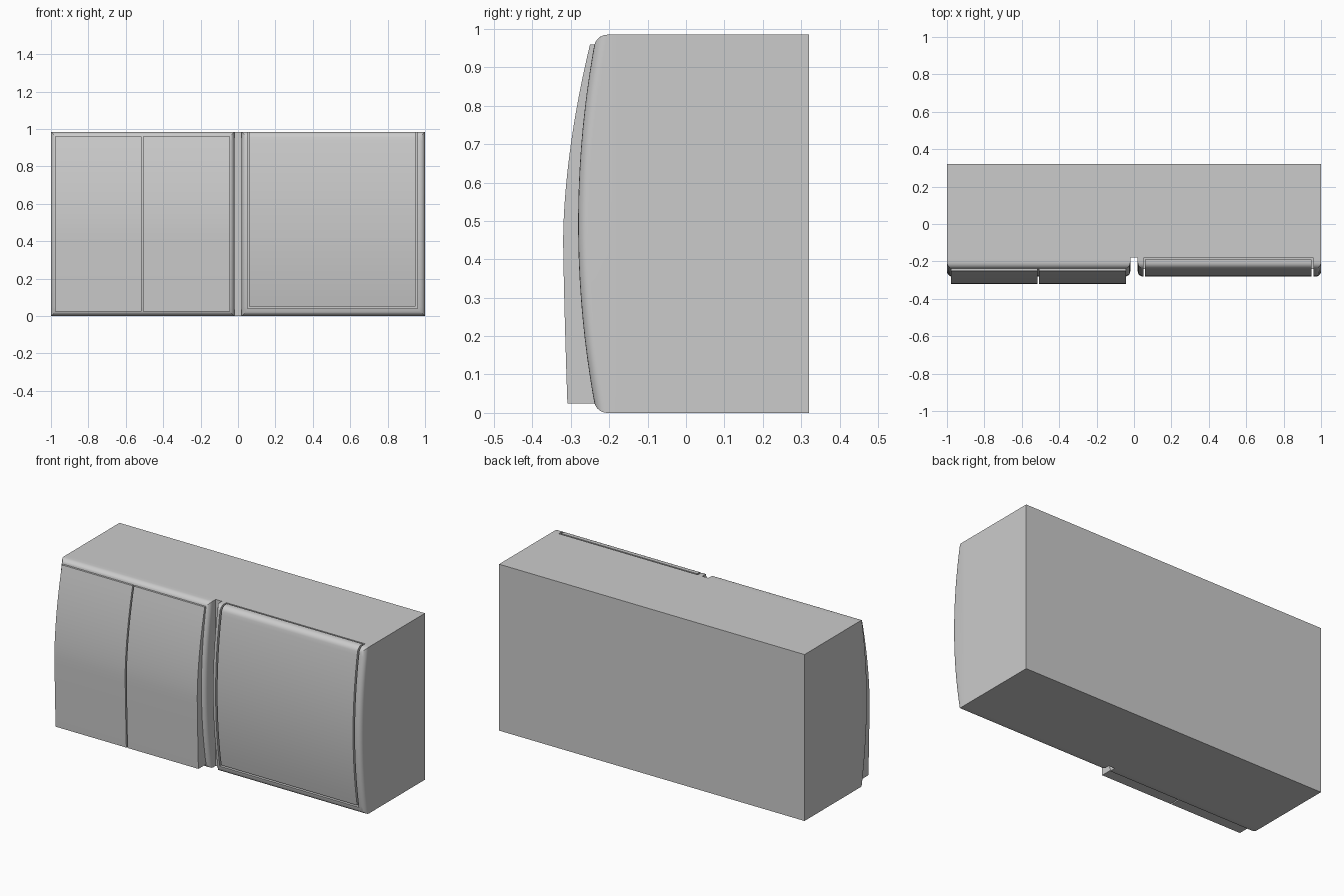
import bpy, bmesh
from math import radians

if "Cube" in bpy.data.objects:
    bpy.data.objects.remove(bpy.data.objects["Cube"])

H = 0.985          # overall height
STEP_Y = -0.18     # plane where the front covers start


def bow(z):
    """Depth of the bowed front face at height z."""
    t = (z - H / 2) / (H / 2)
    return -0.281 + 0.047 * t * t


def smooth(ob):
    bpy.ops.object.select_all(action='DESELECT')
    bpy.context.view_layer.objects.active = ob
    ob.select_set(True)
    bpy.ops.object.shade_smooth_by_angle(angle=radians(30))


def prism(name, x0, x1, profile, round_edges=None, radius=0.028):
    """Extrude a (y, z) profile along x, optionally rounding chosen edges."""
    bm = bmesh.new()
    face = bm.faces.new([bm.verts.new((x0, y, z)) for y, z in profile])
    ext = bmesh.ops.extrude_face_region(bm, geom=[face])['geom']
    bmesh.ops.translate(bm, vec=(x1 - x0, 0, 0),
                        verts=[v for v in ext if isinstance(v, bmesh.types.BMVert)])
    bmesh.ops.recalc_face_normals(bm, faces=bm.faces[:])
    if round_edges:
        edges = [e for e in bm.edges
                 if e.calc_face_angle(0) > 0.5 and round_edges(*e.verts)]
        bmesh.ops.bevel(bm, geom=edges, offset=radius, segments=5,
                        profile=0.5, affect='EDGES')
    me = bpy.data.meshes.new(name)
    bm.to_mesh(me)
    bm.free()
    ob = bpy.data.objects.new(name, me)
    bpy.context.collection.objects.link(ob)
    return ob


def boolean(ob, other, op):
    mod = ob.modifiers.new(op.lower(), 'BOOLEAN')
    mod.object, mod.operation, mod.solver = other, op, 'EXACT'
    bpy.context.view_layer.objects.active = ob
    bpy.ops.object.modifier_apply(modifier=mod.name)
    bpy.data.objects.remove(other, do_unlink=True)


def box(name, x0, x1, y0, y1, z0, z1):
    return prism(name, x0, x1, [(y0, z0), (y1, z0), (y1, z1), (y0, z1)])


def bowed_profile(back, z0, z1, n=20):
    zs = [z0 + (z1 - z0) * i / n for i in range(n + 1)]
    return [(back, z1), (back, z0)] + [(bow(z), z) for z in zs]


def in_front(a, b):
    return max(a.co.y, b.co.y) < -0.2


def lid_top(a, b):
    return in_front(a, b) and min(a.co.z, b.co.z) > H - 0.001


# Rear housing block with two rounded cover plates
housing = box("housing", -1, 1, STEP_Y, 0.32, 0, H)
cover = bowed_profile(STEP_Y, 0, H)
left_cover = prism("left_cover", -1, -0.02, cover, in_front)
right_cover = prism("right_cover", 0.02, 1, cover, in_front)

# Recess for the hinged lid, open at the top
boolean(right_cover, box("recess", 0.05, 0.96, -0.4, STEP_Y - 0.001, 0.04, 1.2),
        'DIFFERENCE')

# Hinged lid, flush with its frame and rounded along the top
lid = prism("socket_lid", 0.06, 0.95, bowed_profile(-0.19, 0.05, H), lid_top)

# Pair of rockers standing proud of the left cover
def rocker_y(z):
    if z < 0.45:
        return -0.32 + 0.011 * ((0.45 - z) / 0.425) ** 1.3
    t = (z - 0.45) / 0.51
    return -0.32 + 0.07 * t ** 1.75


zs = [0.025 + 0.935 * i / 22 for i in range(23)]
rocker = [(-0.225, 0.96), (-0.225, 0.025)] + [(rocker_y(z), z) for z in zs]
left_rocker = prism("left_rocker", -0.978, -0.515, rocker)
right_rocker = prism("right_rocker", -0.507, -0.043, rocker)

for part in (housing, left_cover, right_cover, lid, left_rocker, right_rocker):
    smooth(part)
